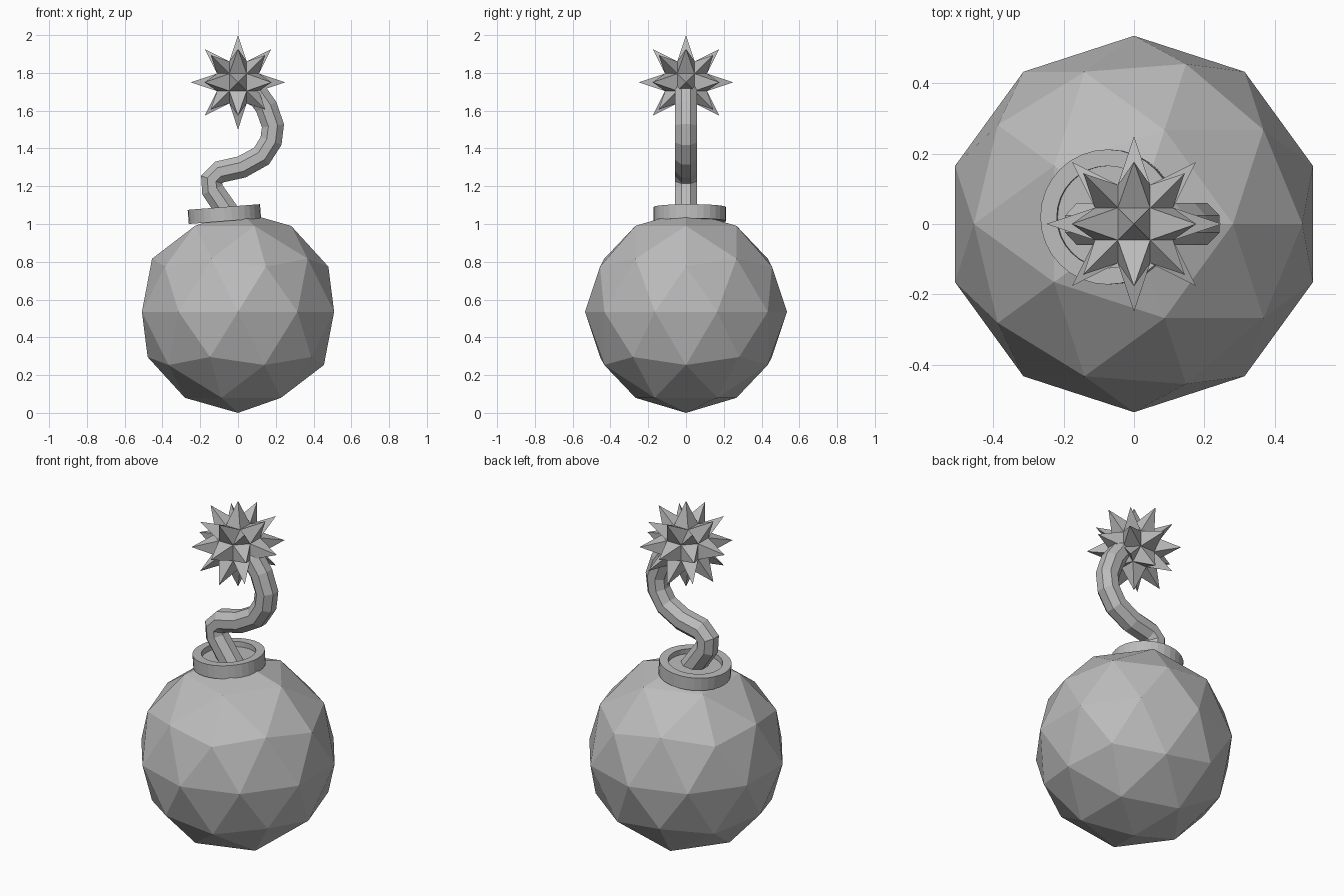
import bpy
import bmesh
from math import sin, cos, pi, sqrt, radians
from itertools import product
from mathutils import Vector

cube = bpy.data.objects.get("Cube")
if cube:
    bpy.data.objects.remove(cube, do_unlink=True)

grey = bpy.data.materials.new("plain grey")
grey.use_nodes = True
grey.diffuse_color = (0.5, 0.5, 0.5, 1)
grey.node_tree.nodes["Principled BSDF"].inputs["Base Color"].default_value = grey.diffuse_color


def finish(bm, name, location=(0, 0, 0)):
    bmesh.ops.recalc_face_normals(bm, faces=bm.faces)
    mesh = bpy.data.meshes.new(name)
    bm.to_mesh(mesh)
    bm.free()
    mesh.materials.append(grey)
    obj = bpy.data.objects.new(name, mesh)
    obj.location = location
    bpy.context.collection.objects.link(obj)
    return obj


def bridge(bm, rings):
    """Join rings of vertices with quads and close both ends."""
    count = len(rings[0])
    for low, high in zip(rings, rings[1:]):
        for i in range(count):
            j = (i + 1) % count
            bm.faces.new((low[i], low[j], high[j], high[i]))
    bm.faces.new(rings[0])
    bm.faces.new(rings[-1])


# Faceted round body
bm = bmesh.new()
bmesh.ops.create_icosphere(bm, subdivisions=2, radius=0.535)
finish(bm, "body", (0, 0, 0.535))

# Tilted collar with a raised rim and sunken floor
bm = bmesh.new()
SIDES = 32
profile = [(0.192, -0.075), (0.192, 0), (0.145, 0), (0.145, -0.03)]
rings = [[bm.verts.new((r * cos(2 * pi * i / SIDES), r * sin(2 * pi * i / SIDES), z))
          for i in range(SIDES)] for r, z in profile]
bridge(bm, rings)
collar = finish(bm, "collar", (-0.075, 0.02, 1.09))
collar.rotation_euler.y = radians(-4.5)

# Winding eight-sided fuse
bm = bmesh.new()
path = [Vector((x, 0, z)) for x, z in (
    (-0.03, 1.03), (-0.08, 1.1), (-0.135, 1.18), (-0.14, 1.235), (-0.1, 1.275),
    (0.02, 1.302), (0.125, 1.36), (0.175, 1.44), (0.185, 1.52),
    (0.15, 1.62), (0.1, 1.69), (0.03, 1.75))]
rings = []
for k, point in enumerate(path):
    ahead = path[min(k + 1, len(path) - 1)] - path[max(k - 1, 0)]
    side = Vector((ahead.z, 0, -ahead.x)).normalized()
    angles = [pi / 8 + i * pi / 4 for i in range(8)]
    rings.append([bm.verts.new(point + 0.064 * (side * cos(a) + Vector((0, sin(a), 0))))
                  for a in angles])
bridge(bm, rings)
finish(bm, "fuse")

# Spiky spark: a 26-sided core with every face drawn out to a point
bm = bmesh.new()
CORE = 0.046
for axis in range(3):
    for signs in product((-1, 1), repeat=3):
        corner = Vector(signs) * CORE
        corner[axis] *= 1 + sqrt(2)
        bm.verts.new(corner)
bmesh.ops.convex_hull(bm, input=bm.verts)
bmesh.ops.dissolve_limit(bm, angle_limit=0.02, verts=bm.verts, edges=bm.edges)
tips = bmesh.ops.poke(bm, faces=bm.faces)["verts"]
for tip in tips:
    tip.co = tip.co.normalized() * 0.25
finish(bm, "spark", (0, 0, 1.75))
